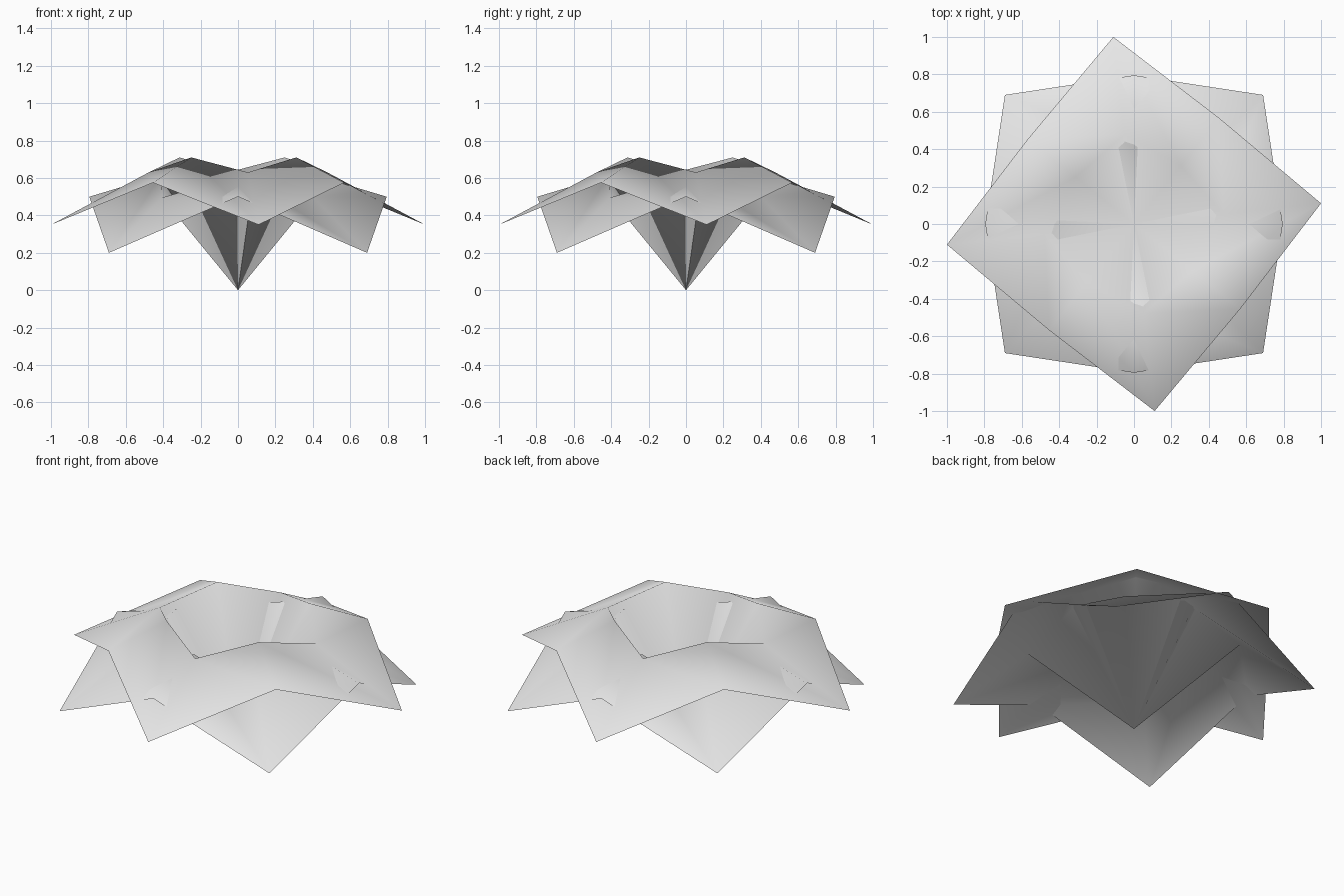
import bpy
import bmesh
from math import cos, sin, radians

cube = bpy.data.objects.get("Cube")
if cube:
    bpy.data.objects.remove(cube, do_unlink=True)

# Single pale colour
pale = bpy.data.materials.new("pale_grey")
pale.use_nodes = True
colour = (0.8, 0.8, 0.8, 1)
pale.diffuse_color = colour
pale.node_tree.nodes["Principled BSDF"].inputs["Base Color"].default_value = colour


def leaf_sheet(name, turn, rim, hem):
    """Square sheet drawn down to a point: rim and hem hold (corner, middle) as (radius, height)."""
    bm = bmesh.new()
    tip = bm.verts.new((0, 0, 0))

    def ring(profile):
        verts = []
        for i in range(8):
            r, z = profile[i % 2]
            a = radians(turn + 45 * i)
            verts.append(bm.verts.new((r * cos(a), r * sin(a), z)))
        return verts

    inner, outer = ring(rim), ring(hem)
    for i in range(8):
        j = (i + 1) % 8
        bm.faces.new((tip, inner[i], inner[j]))                    # funnel
        bm.faces.new((inner[i], outer[i], outer[j], inner[j]))     # drooping skirt
    for face in bm.faces:
        face.smooth = True
    mesh = bpy.data.meshes.new(name)
    bm.to_mesh(mesh)
    bm.free()
    mesh.materials.append(pale)
    obj = bpy.data.objects.new(name, mesh)
    bpy.context.collection.objects.link(obj)
    return obj


# Lower sheet, corners on the diagonals
leaf_sheet("lower_leaf_sheet", 45,
           rim=((0.573, 0.495), (0.41, 0.615)),
           hem=((0.976, 0.2), (0.795, 0.5)))

# Upper sheet, slightly twisted off the axes
leaf_sheet("upper_leaf_sheet", 6.3,
           rim=((0.48, 0.63), (0.4, 0.71)),
           hem=((1.006, 0.35), (0.727, 0.575)))
